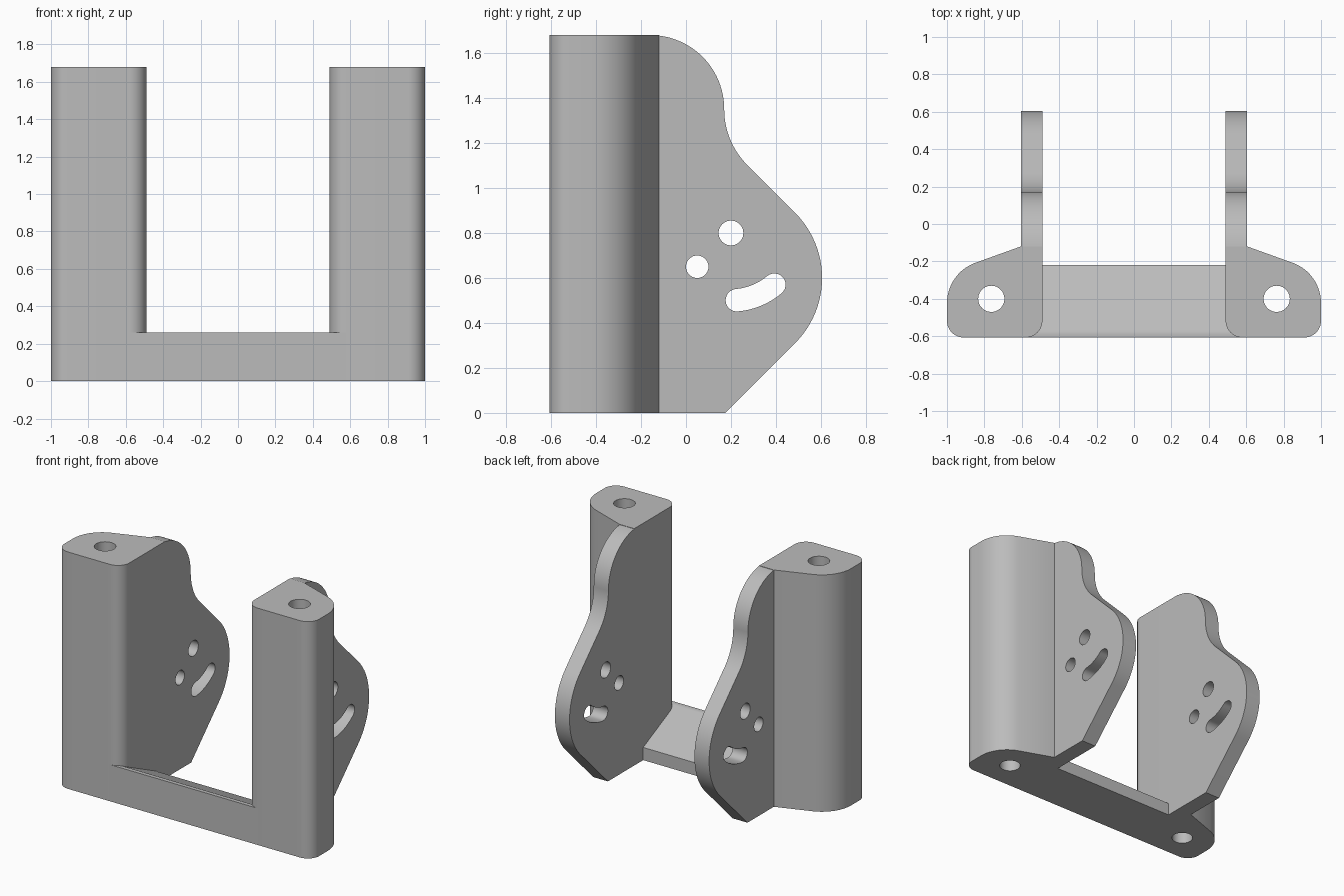
import bpy, math
from mathutils import Vector, Matrix

cube = bpy.data.objects.get("Cube")
if cube:
    bpy.data.objects.remove(cube)

grey = bpy.data.materials.new("plain grey")
grey.use_nodes = True
COLOUR = (0.5, 0.5, 0.5, 1)
grey.diffuse_color = COLOUR
grey.node_tree.nodes["Principled BSDF"].inputs["Base Color"].default_value = COLOUR

# Axis maps for an outline drawn in (u, v): plan keeps x, y; side view puts u on y and v on z
PLAN = Matrix.Identity(4)
SIDE = Matrix(((0, 0, 1, 0), (1, 0, 0, 0), (0, 1, 0, 0), (0, 0, 0, 1)))


def rounded(corners, steps=16):
    """Outline from (u, v, radius) corners, each rounded by a tangent arc."""
    points = []
    for i, (u, v, r) in enumerate(corners):
        p = Vector((u, v))
        if r == 0:
            points.append(p)
            continue
        a = (Vector(corners[i - 1][:2]) - p).normalized()
        b = (Vector(corners[(i + 1) % len(corners)][:2]) - p).normalized()
        half = a.angle(b) / 2
        centre = p + (a + b).normalized() * r / math.sin(half)
        start = p + a * r / math.tan(half) - centre
        end = p + b * r / math.tan(half) - centre
        sweep = start.angle(end)
        for k in range(steps + 1):
            t = k / steps
            points.append(centre + (start * math.sin((1 - t) * sweep)
                                    + end * math.sin(t * sweep)) / math.sin(sweep))
    return points


def arc(cu, cv, r, a0, a1, steps):
    angles = [math.radians(a0 + (a1 - a0) * k / steps) for k in range(steps + 1)]
    return [Vector((cu + r * math.cos(a), cv + r * math.sin(a))) for a in angles]


def circle(u, v, r):
    return arc(u, v, r, 0, 360, 40)[:-1]


def curved_slot(cu, cv, r, w, a0, a1):
    """Slot of half width w that follows an arc, with round ends."""
    e0, e1 = arc(cu, cv, r, a0, a1, 1)
    return (arc(cu, cv, r + w, a0, a1, 12)
            + arc(e1.x, e1.y, w, a1, a1 + 180, 12)[1:]
            + arc(cu, cv, r - w, a1, a0, 12)[1:]
            + arc(e0.x, e0.y, w, a0 + 180, a0 + 360, 12)[1:-1])


def extrude(name, outlines, low, high, axes, mirror=False):
    """Solid from one outline and its holes, between low and high on the third axis."""
    curve = bpy.data.curves.new(name, 'CURVE')
    curve.dimensions = '2D'
    curve.fill_mode = 'BOTH'
    curve.extrude = (high - low) / 2
    for points in outlines:
        spline = curve.splines.new('POLY')
        spline.points.add(len(points) - 1)
        for slot, p in zip(spline.points, points):
            slot.co = (p.x, p.y, 0, 1)
        spline.use_cyclic_u = True
    obj = bpy.data.objects.new(name, curve)
    bpy.context.collection.objects.link(obj)
    bpy.ops.object.select_all(action='DESELECT')
    obj.select_set(True)
    bpy.context.view_layer.objects.active = obj
    bpy.ops.object.convert(target='MESH')
    obj = bpy.context.view_layer.objects.active
    obj.name = name
    obj.data.transform(axes @ Matrix.Translation((0, 0, (low + high) / 2)))
    # Weld caps to walls
    bpy.ops.object.mode_set(mode='EDIT')
    bpy.ops.mesh.select_all(action='SELECT')
    bpy.ops.mesh.remove_doubles(threshold=0.0001)
    bpy.ops.mesh.normals_make_consistent(inside=False)
    bpy.ops.object.mode_set(mode='OBJECT')
    bpy.ops.object.shade_smooth_by_angle(angle=math.radians(25))
    obj.data.materials.clear()
    obj.data.materials.append(grey)
    if mirror:
        obj.modifiers.new("other side", 'MIRROR').use_mirror_merge = False
    return obj


INNER, OUTER, FRONT, BACK, TOP = 0.49, 0.605, -0.607, -0.12, 1.68

# Upright posts with a vertical bolt hole
post = rounded([(INNER, FRONT, 0.09), (1, FRONT, 0.09), (1, -0.262, 0.23),
                (OUTER, BACK, 0), (INNER, BACK, 0)])
extrude("side_posts", [post, circle(0.763, -0.4, 0.07)], 0, TOP, PLAN, True)

# Side plates with two pivot holes and a curved adjustment slot
plate = rounded([(-0.16, 0, 0), (0.175, 0, 0), (0.775, 0.6, 0.41),
                 (0.17, 1.205, 0.35), (0.17, TOP, 0.329), (-0.16, TOP, 0)], 24)
holes = [circle(0.05, 0.65, 0.05), circle(0.2, 0.8, 0.055),
         curved_slot(0.2, 0.8, 0.3, 0.05, -85, -50)]
extrude("side_plates", [plate] + holes, INNER, OUTER, SIDE, True)

# Cross bar with a top that slopes down to the back
bar = rounded([(FRONT, 0, 0), (-0.22, 0, 0), (-0.22, 0.09, 0),
               (-0.58, 0.26, 0.06), (FRONT, 0.26, 0)], 8)
extrude("cross_bar", [bar], -0.585, 0.585, SIDE)
